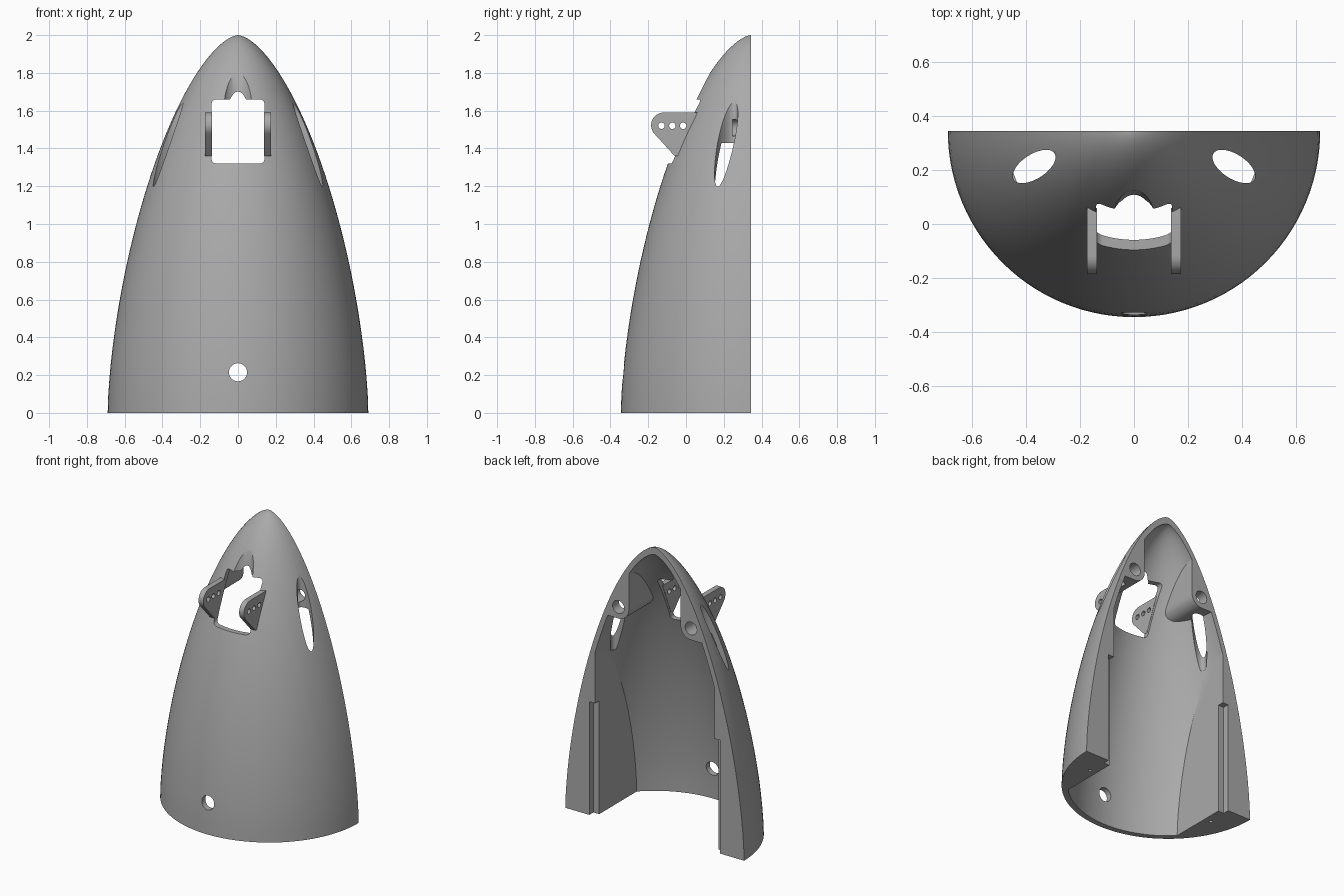
import bpy, bmesh
from math import pi, sin, cos, radians
from mathutils import Matrix

AXIS_Y = 0.345          # cut plane, which holds the axis of the nose

if "Cube" in bpy.data.objects:
    bpy.data.objects.remove(bpy.data.objects["Cube"], do_unlink=True)

grey = bpy.data.materials.new("plain_grey")
grey.use_nodes = True
colour = (0.4, 0.4, 0.4, 1)
grey.diffuse_color = colour
grey.node_tree.nodes["Principled BSDF"].inputs["Base Color"].default_value = colour


def make(name, bm):
    bmesh.ops.recalc_face_normals(bm, faces=bm.faces)
    mesh = bpy.data.meshes.new(name)
    bm.to_mesh(mesh)
    bm.free()
    ob = bpy.data.objects.new(name, mesh)
    mesh.materials.append(grey)
    bpy.context.collection.objects.link(ob)
    return ob


def activate(ob):
    bpy.ops.object.select_all(action="DESELECT")
    ob.select_set(True)
    bpy.context.view_layer.objects.active = ob


def boolean(target, tool, operation="DIFFERENCE"):
    tool.hide_render = True
    mod = target.modifiers.new("cut", "BOOLEAN")
    mod.object, mod.operation, mod.solver = tool, operation, "EXACT"
    activate(target)
    bpy.ops.object.modifier_apply(modifier=mod.name)
    bpy.data.objects.remove(tool, do_unlink=True)


def ogive(name, radius, height, z0=0.0, half=False, rings=40, seg=112):
    """Blunt nose solid around the axis; half keeps only the front side."""
    bm = bmesh.new()
    count = seg // 2 + 1 if half else seg
    levels = []
    for i in range(rings):
        z = height * (1 - (1 - i / rings) ** 1.8)
        levels.append((z, radius * (1 - (z / height) ** 1.6) ** 0.62))
    if z0 < 0:
        levels.insert(0, (z0, radius))
    loops = [[bm.verts.new((r * cos(pi + 2 * pi * k / seg),
                            AXIS_Y + r * sin(pi + 2 * pi * k / seg), z))
              for k in range(count)] for z, r in levels]
    tip = bm.verts.new((0, AXIS_Y, height))
    steps = count - 1 if half else count
    for a, b in zip(loops, loops[1:]):
        for k in range(steps):
            n = (k + 1) % count
            bm.faces.new((a[k], a[n], b[n], b[k]))
    for k in range(steps):
        bm.faces.new((loops[-1][k], loops[-1][(k + 1) % count], tip))
    bm.faces.new(loops[0])
    if half:
        bm.faces.new([l[0] for l in loops] + [tip] + [l[-1] for l in reversed(loops)])
    return make(name, bm)


def box(name, lo, hi):
    bm = bmesh.new()
    bmesh.ops.create_cube(bm, size=1)
    for v in bm.verts:
        v.co = [(l + h) / 2 + c * (h - l) for l, h, c in zip(lo, hi, v.co)]
    return make(name, bm)


def rod(name, centre, radius, depth, rot=Matrix(), squash=1.0):
    bm = bmesh.new()
    bmesh.ops.create_cone(bm, cap_ends=True, segments=40, radius1=radius,
                          radius2=radius, depth=depth)
    bm.transform(Matrix.Translation(centre) @ rot @ Matrix.Diagonal((1, squash, 1, 1)))
    return make(name, bm)


def prism(name, points, axis, start, end):
    """Extrude a 2D outline along x or y; the outline holds the other two axes."""
    bm = bmesh.new()
    place = (lambda p, t: (t, p[0], p[1])) if axis == "x" else (lambda p, t: (p[0], t, p[1]))
    a = [bm.verts.new(place(p, start)) for p in points]
    b = [bm.verts.new(place(p, end)) for p in points]
    bm.faces.new(a)
    bm.faces.new(b)
    for i in range(len(a)):
        j = (i + 1) % len(a)
        bm.faces.new((a[i], a[j], b[j], b[i]))
    return make(name, bm)


def arc(cx, cz, r, a0, a1, n=8):
    return [(cx + r * cos(radians(a0 + (a1 - a0) * i / n)),
             cz + r * sin(radians(a0 + (a1 - a0) * i / n))) for i in range(n + 1)]


ALONG_Y = Matrix.Rotation(pi / 2, 4, "X")
ALONG_X = Matrix.Rotation(pi / 2, 4, "Y")

# Hollow: flat sides leave the thick flanges, bosses stay solid near the top
cavity = ogive("cavity", 0.65, 1.95, z0=-0.1)
boolean(cavity, box("flange_limit", (-0.46, -1, -1), (0.46, 2, 3)), "INTERSECT")
for s in (-1, 1):
    outline = [(0.6, 1.43)] + arc(0.28, 1.51, 0.08, 270, 180) + [(0.2, 1.9), (0.6, 1.9)]
    boolean(cavity, prism("boss", [(s * x, z) for x, z in outline], "y", -0.6, 1.2))

# Half shell
shell = ogive("nose_shell", 0.69, 2.0, half=True)
boolean(shell, cavity)

# Front window with rounded corners, and the relief above it
corner = 0.025
window = []
for cx, cz, a in ((0.115, 1.635, 0), (-0.115, 1.635, 90), (-0.115, 1.345, 180), (0.115, 1.345, 270)):
    window += arc(cx, cz, corner, a, a + 90, 6)
boolean(shell, prism("window_cut", window, "y", -0.6, 0.3))
boolean(shell, rod("relief_cut", (0, 0.02, 1.66), 0.08, 0.34, Matrix.Rotation(radians(-10), 4, "X")))

# Round hole low on the front
boolean(shell, rod("front_hole_cut", (0, -0.3, 0.215), 0.048, 0.4, ALONG_Y))

for s in (-1, 1):
    # Upright oval slot, screw holes, and the rebate in the flange
    boolean(shell, rod("slot_cut", (s * 0.37, 0.213, 1.45), 0.09, 0.7,
                       Matrix.Rotation(radians(-33 * s), 4, "Z"), 0.5))
    boolean(shell, rod("boss_hole_cut", (s * 0.28, AXIS_Y, 1.51), 0.045, 0.2, ALONG_Y))
    boolean(shell, rod("base_hole_cut", (s * 0.51, 0.165, 0), 0.012, 0.2))
    x0, x1 = sorted((s * 0.35, s * 0.505))
    boolean(shell, box("rebate_cut", (x0, 0.3, -0.1), (x1, 0.5, 0.79)))

# Side brackets with three pin holes
parts = [shell]
for s, name in ((-1, "right_bracket"), (1, "left_bracket")):
    outline = [(0.06, 1.59)] + arc(-0.118, 1.523, 0.067, 90, 222, 14) + [(-0.06, 1.36), (-0.035, 1.36)]
    bracket = prism(name, outline, "x", s * 0.138, s * 0.175)
    for y in (-0.13, -0.072, -0.015):
        boolean(bracket, rod("pin_hole_cut", (s * 0.156, y, 1.52), 0.017, 0.2, ALONG_X))
    parts.append(bracket)

for ob in parts:
    activate(ob)
    bpy.ops.object.shade_smooth_by_angle(angle=radians(30))
